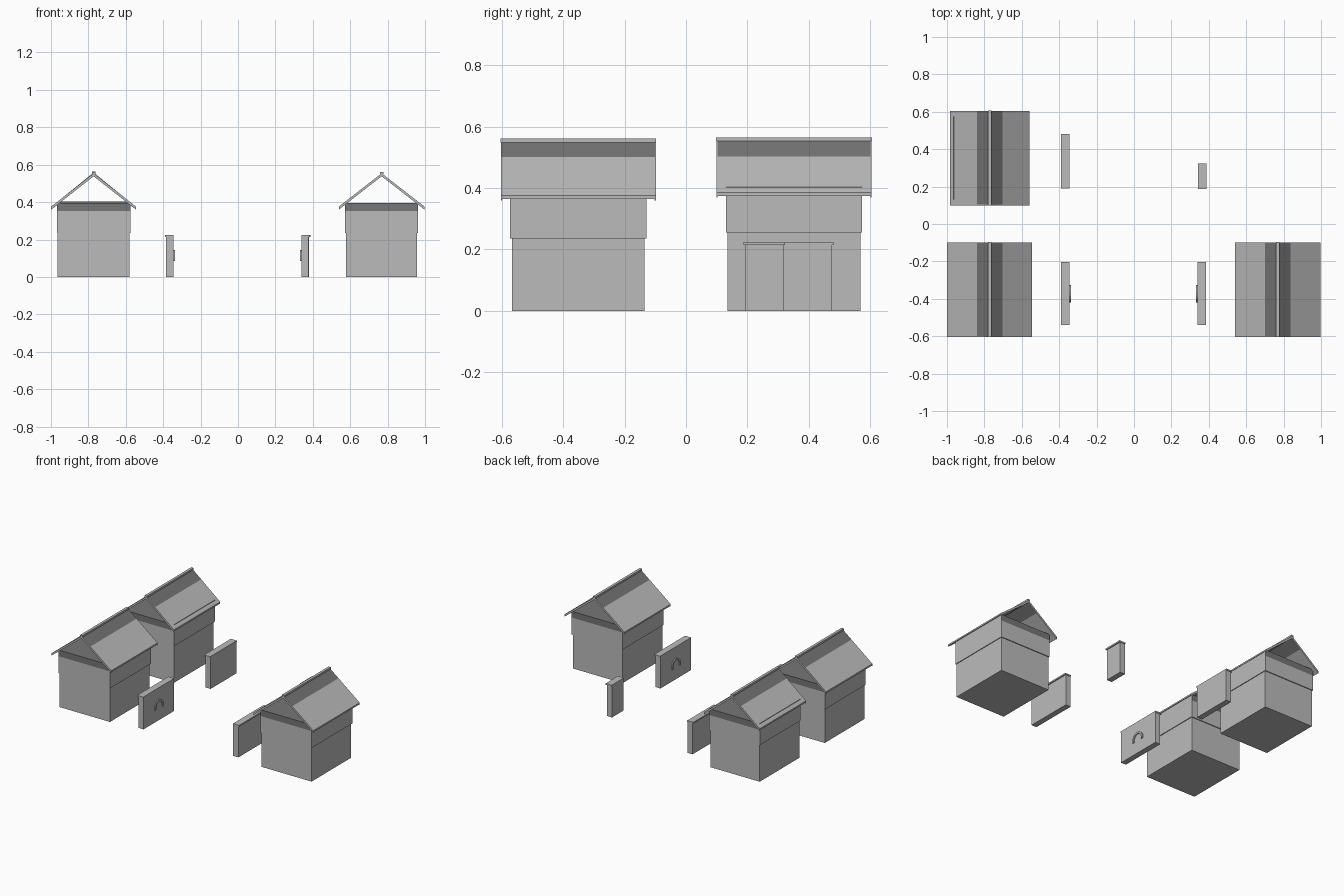
import bpy, bmesh, math
from mathutils import Vector, Matrix

if "Cube" in bpy.data.objects:
    bpy.data.objects.remove(bpy.data.objects["Cube"])


def make_material(name, value):
    m = bpy.data.materials.new(name)
    m.use_nodes = True
    colour = (value, value, value, 1)
    m.diffuse_color = colour
    m.node_tree.nodes["Principled BSDF"].inputs["Base Color"].default_value = colour
    return m


LIGHT = make_material("light grey", 0.5)
DARK = make_material("dark grey", 0.18)


def finish(name, bm):
    bmesh.ops.recalc_face_normals(bm, faces=bm.faces)
    mesh = bpy.data.meshes.new(name)
    bm.to_mesh(mesh)
    bm.free()
    mesh.materials.append(LIGHT)
    mesh.materials.append(DARK)
    obj = bpy.data.objects.new(name, mesh)
    bpy.context.collection.objects.link(obj)
    return obj


def box_mesh(x, y, z):
    bm = bmesh.new()
    size = Vector((x[1] - x[0], y[1] - y[0], z[1] - z[0]))
    mid = Vector((sum(x), sum(y), sum(z))) / 2
    bmesh.ops.create_cube(bm, size=1, matrix=Matrix.Translation(mid) @ Matrix.Diagonal(size.to_4d()))
    return bm


def prism(bm, outline, y0, y1, dark=False):
    """Extrude an x-z outline along y."""
    ends = [[bm.verts.new((x, y, z)) for x, z in outline] for y in (y0, y1)]
    faces = [bm.faces.new(ring) for ring in ends]
    n = len(outline)
    for i in range(n):
        j = (i + 1) % n
        faces.append(bm.faces.new((ends[0][i], ends[0][j], ends[1][j], ends[1][i])))
    for f in faces:
        f.material_index = int(dark)


def house(name, cx, cy, half_roof, half_wall, base_top, wall_top, eave, ridge):
    # Lower storey and slightly wider upper storey
    finish(name + "_lower_walls", box_mesh((cx - half_wall, cx + half_wall), (cy - 0.216, cy + 0.216), (0, base_top)))
    w = half_wall + 0.005
    bm = box_mesh((cx - w, cx + w), (cy - 0.222, cy + 0.222), (base_top, wall_top))
    # Dark strip under the gables and dark loft floor
    strip = wall_top - 0.043
    bmesh.ops.bisect_plane(bm, geom=bm.verts[:] + bm.edges[:] + bm.faces[:],
                           plane_co=(0, 0, strip), plane_no=(0, 0, 1))
    bm.normal_update()
    for f in bm.faces:
        gable = abs(f.normal.y) > 0.9 or f.normal.z > 0.9
        f.material_index = int(gable and f.calc_center_median().z > strip)
    finish(name + "_upper_walls", bm)

    # Two thin roof slopes, dark near the ridge, with rake boards at the ends
    band = 0.068
    slope = (ridge - eave) / half_roof
    roof, rakes = bmesh.new(), bmesh.new()

    def strip_outline(side, a, b, thick):
        top = lambda d: ridge - slope * d
        return [(cx + side * a, top(a)), (cx + side * b, top(b)),
                (cx + side * b, top(b) - thick), (cx + side * a, top(a) - thick)]

    for side in (-1, 1):
        prism(roof, strip_outline(side, 0, band, 0.011), cy - 0.25, cy + 0.25, True)
        prism(roof, strip_outline(side, band, half_roof, 0.011), cy - 0.25, cy + 0.25)
        for end in (-1, 1):
            prism(rakes, strip_outline(side, 0, half_roof, 0.016), cy + end * 0.249, cy + end * 0.2525)
    finish(name + "_roof", roof)
    finish(name + "_rake_boards", rakes)

    # Ridge cap
    finish(name + "_ridge_cap", box_mesh((cx - 0.009, cx + 0.009), (cy - 0.254, cy + 0.254),
                                         (ridge - 0.005, ridge + 0.007)))


house("front_right_house", -0.772, -0.351, 0.227, 0.192, 0.235, 0.395, 0.376, 0.554)
house("front_left_house", 0.768, -0.351, 0.229, 0.19, 0.235, 0.395, 0.376, 0.554)
house("back_right_house", -0.772, 0.352, 0.213, 0.188, 0.256, 0.404, 0.386, 0.558)


def garden_wall(name, side, inner, y0, y1):
    # Slab with a cap that overhangs on the outer side
    span = lambda t: sorted((side * inner, side * (inner + t)))
    finish(name, box_mesh(span(0.039), (y0 + 0.004, y1 - 0.004), (0, 0.214)))
    finish(name + "_cap", box_mesh(span(0.046), (y0, y1), (0.214, 0.224)))


def wall_arch(name, x, cy):
    # Thin raised arch trim
    outer, inner, spring, foot = 0.047, 0.035, 0.098, 0.085
    angles = [math.pi * i / 12 for i in range(13)]
    rim = lambda r: ([(r, foot)] + [(r * math.cos(a), spring + r * math.sin(a)) for a in angles]
                     + [(-r, foot)])
    bm = bmesh.new()
    rows = [[bm.verts.new((x + dx, cy + y, z)) for y, z in rim(r)]
            for r, dx in ((outer, -0.004), (outer, 0.004), (inner, 0.004), (inner, -0.004))]
    for k in range(4):
        a, b = rows[k], rows[(k + 1) % 4]
        for i in range(len(a) - 1):
            bm.faces.new((a[i], a[i + 1], b[i + 1], b[i]))
    for i in (0, -1):
        bm.faces.new([row[i] for row in rows])
    finish(name, bm)


garden_wall("front_right_wall", -1, 0.345, -0.54, -0.202)
garden_wall("front_left_wall", 1, 0.339, -0.54, -0.202)
garden_wall("back_right_wall", -1, 0.345, 0.19, 0.48)
garden_wall("back_left_wall", 1, 0.341, 0.188, 0.323)
wall_arch("right_wall_arch", -0.342, -0.372)
wall_arch("left_wall_arch", 0.336, -0.372)
